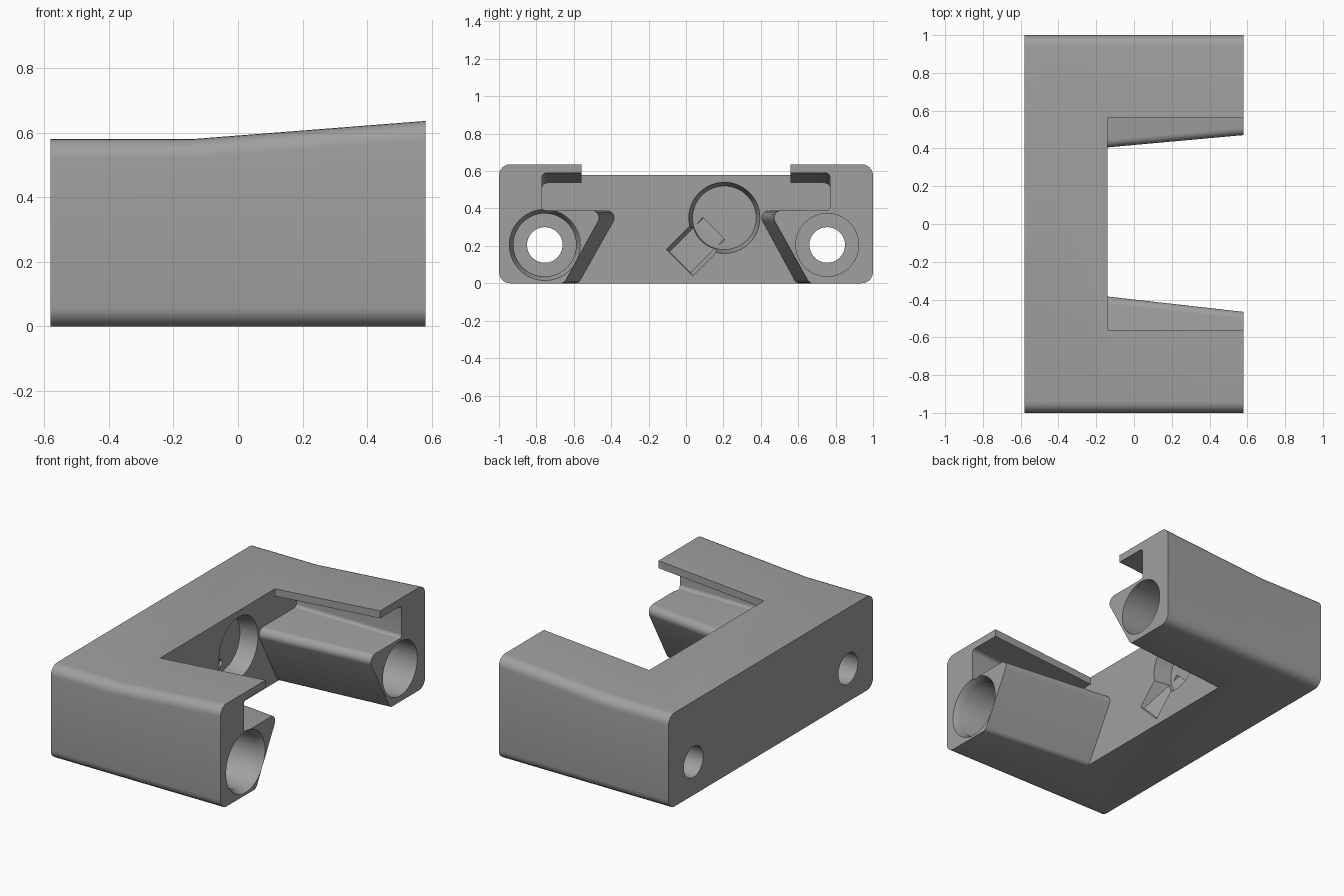
import bpy, bmesh, math
from mathutils import Vector

if "Cube" in bpy.data.objects:
    bpy.data.objects.remove(bpy.data.objects["Cube"])

XB, XW, XF = -0.58, -0.14, 0.58      # back face, inner wall, arm ends


def fillet(corners, seg=6):
    """Round a closed polygon; corners are (y, z, radius)."""
    out = []
    n = len(corners)
    for i, (y, z, r) in enumerate(corners):
        p = Vector((y, z))
        if r == 0:
            out.append(p)
            continue
        d1 = (Vector(corners[i - 1][:2]) - p).normalized()
        d2 = (Vector(corners[(i + 1) % n][:2]) - p).normalized()
        half = d1.angle(d2) / 2
        c = p + (d1 + d2).normalized() * (r / math.sin(half))
        a = p + d1 * (r / math.tan(half)) - c
        b = p + d2 * (r / math.tan(half)) - c
        total = a.angle(b)
        for k in range(seg + 1):
            t = k / seg
            out.append(c + (a * math.sin((1 - t) * total) + b * math.sin(t * total)) / math.sin(total))
    return out


def at_x(x, pts):
    return [(x, p[0], p[1]) for p in pts]


def loft(name, rings):
    """Closed solid through rings of equal point count."""
    bm = bmesh.new()
    vr = [[bm.verts.new(p) for p in ring] for ring in rings]
    n = len(vr[0])
    for a, b in zip(vr, vr[1:]):
        for i in range(n):
            j = (i + 1) % n
            bm.faces.new((a[i], a[j], b[j], b[i]))
    bm.faces.new(vr[0])
    bm.faces.new(vr[-1])
    bmesh.ops.recalc_face_normals(bm, faces=bm.faces)
    me = bpy.data.meshes.new(name)
    bm.to_mesh(me)
    bm.free()
    ob = bpy.data.objects.new(name, me)
    bpy.context.collection.objects.link(ob)
    return ob


def circle(x, y, z, r, n=64):
    return [(x, y + r * math.cos(2 * math.pi * i / n), z + r * math.sin(2 * math.pi * i / n))
            for i in range(n)]


def cut(target, cutter):
    cutter.hide_render = True
    m = target.modifiers.new("cut", 'BOOLEAN')
    m.operation = 'DIFFERENCE'
    m.solver = 'EXACT'
    m.object = cutter
    bpy.context.view_layer.objects.active = target
    bpy.ops.object.modifier_apply(modifier=m.name)
    bpy.data.objects.remove(cutter)


# Outer block, its top rising toward the arm ends
def outline(top):
    return fillet([(-1, 0, .06), (1, 0, .06), (1, top, .06), (-1, top, .06)])


body = loft("clamp_body", [at_x(XB, outline(.58)), at_x(XW, outline(.58)), at_x(XF, outline(.636))])


# Opening between the arms: lip gap, side slots and slanted rails
def side(t, top_far, top_near, bot_far, bot_near):
    under = .535 + .055 * t
    top = top_far + (top_near - top_far) * t
    bot = bot_far + (bot_near - bot_far) * t
    return [(.56, .8, 0), (.56, under, 0), (.77, under, .025), (.77, .39, .02),
            (top, .39, .04), (bot, 0, .04), (bot + .06, -.006, 0), (bot + .06, -.1, 0)]


def opening(t):
    right = side(t, .378, .442, .59, .66)
    left = side(t, .355, .437, .575, .652)
    return fillet(right + [(-y, z, r) for y, z, r in reversed(left)])


t_end = 1.06
cut(body, loft("opening_cutter", [at_x(XW, opening(0)),
                                  at_x(XW + (XF - XW) * t_end, opening(t_end))]))

# Long bores in both arms with narrower holes through the back
for s in (-1, 1):
    y, z = .755 * s, .205
    rings = [circle(-.7, y, z, .095), circle(-.3, y, z, .095), circle(-.3, y, z, .168)]
    if s < 0:
        rings += [circle(XF - .04, y, z, .168), circle(XF, y, z, .19), circle(.7, y, z, .19)]
    else:
        rings += [circle(.7, y, z, .168)]
    cut(body, loft("bore_cutter", rings))

# Round pocket in the inner wall
py, pz = .205, .35
cut(body, loft("pocket_cutter", [circle(XW - .11, py, pz, .17), circle(XW, py, pz, .19),
                                 circle(XW + .02, py, pz, .19)]))


# Ramped finger channel running diagonally down from the pocket
def chan(x, u, v):
    k = math.sqrt(.5)
    return (x, py - k * u + k * v, pz - k * u - k * v)


cut(body, loft("channel_cutter", [
    [chan(XW - .13, .08, -.08), chan(XW - .13, .08, .08),
     chan(XW - .01, .335, .08), chan(XW - .01, .335, -.08)],
    [chan(XW, .08, -.1), chan(XW, .08, .1), chan(XW, .34, .1), chan(XW, .34, -.1)],
    [chan(XW + .02, .08, -.1), chan(XW + .02, .08, .1),
     chan(XW + .02, .34, .1), chan(XW + .02, .34, -.1)]]))

# Single grey finish
mat = bpy.data.materials.new("grey")
mat.diffuse_color = (.35, .35, .35, 1)
mat.use_nodes = True
mat.node_tree.nodes["Principled BSDF"].inputs["Base Color"].default_value = mat.diffuse_color
body.data.materials.clear()
body.data.materials.append(mat)
for p in body.data.polygons:
    p.material_index = 0

bpy.ops.object.select_all(action='DESELECT')
body.select_set(True)
bpy.context.view_layer.objects.active = body
bpy.ops.object.shade_smooth_by_angle(angle=math.radians(30))
